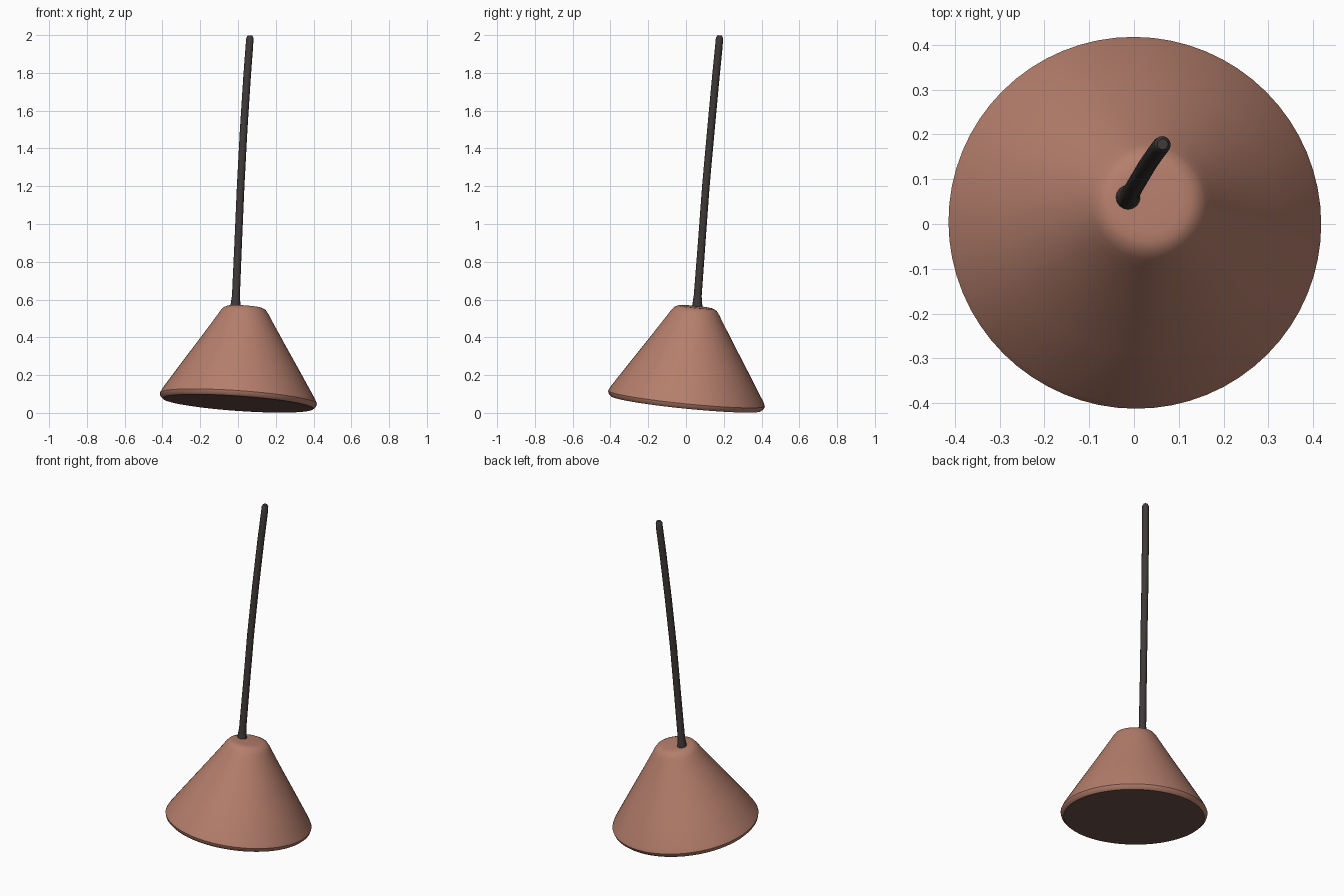
import bpy, bmesh, math
from mathutils import Vector

if "Cube" in bpy.data.objects:
    bpy.data.objects.remove(bpy.data.objects["Cube"])


def material(name, rgb):
    m = bpy.data.materials.new(name)
    m.diffuse_color = (*rgb, 1)
    m.use_nodes = True
    m.node_tree.nodes["Principled BSDF"].inputs["Base Color"].default_value = m.diffuse_color
    return m


def sweep(name, rings, sides, mats, cap_mat=0):
    """Skin circles given as (centre, axis, radius) and cap both ends."""
    bm = bmesh.new()
    loops = []
    for centre, axis, r in rings:
        q = Vector((0, 0, 1)).rotation_difference(axis)
        loops.append([bm.verts.new(centre + q @ Vector((
            r * math.cos(2 * math.pi * i / sides),
            r * math.sin(2 * math.pi * i / sides), 0))) for i in range(sides)])
    for a, b in zip(loops, loops[1:]):
        for i in range(sides):
            j = (i + 1) % sides
            bm.faces.new((a[i], a[j], b[j], b[i]))
    bm.faces.new(loops[0][::-1]).material_index = cap_mat
    bm.faces.new(loops[-1])
    mesh = bpy.data.meshes.new(name)
    bm.to_mesh(mesh)
    bm.free()
    for m in mats:
        mesh.materials.append(m)
    ob = bpy.data.objects.new(name, mesh)
    bpy.context.collection.objects.link(ob)
    bpy.ops.object.select_all(action='DESELECT')
    ob.select_set(True)
    bpy.context.view_layer.objects.active = ob
    bpy.ops.object.shade_smooth_by_angle(angle=math.radians(35))
    return ob


terracotta = material("terracotta", (0.46, 0.21, 0.15))
underside = material("underside", (0.16, 0.085, 0.07))
dark = material("dark_cord", (0.05, 0.042, 0.04))

# Tilted conical shade: (height along axis, radius)
axis = Vector((0.07, 0.10, 1)).normalized()
base = Vector((0, 0, 0.05))
profile = [(0, 0.40), (0.012, 0.413), (0.027, 0.417), (0.05, 0.406),
           (0.20, 0.310), (0.35, 0.213), (0.46, 0.143), (0.485, 0.128),
           (0.505, 0.112), (0.514, 0.092), (0.516, 0.07)]
sweep("lamp_shade", [(base + axis * h, axis, r) for h, r in profile], 64,
      [terracotta, underside], cap_mat=1)

# Thin, slightly bent cord with a flared foot and rounded tip
path = [((-0.014, 0.058, 0.54), 0.030), ((-0.013, 0.060, 0.575), 0.026),
        ((-0.011, 0.062, 0.62), 0.021), ((0.001, 0.083, 0.90), 0.020),
        ((0.014, 0.105, 1.20), 0.020), ((0.030, 0.132, 1.50), 0.020),
        ((0.048, 0.158, 1.78), 0.020), ((0.060, 0.174, 1.94), 0.020),
        ((0.063, 0.177, 1.985), 0.019), ((0.064, 0.178, 1.998), 0.012)]
pts = [Vector(p) for p, _ in path]
rings = []
for i, (p, r) in enumerate(path):
    d = pts[min(i + 1, len(pts) - 1)] - pts[max(i - 1, 0)]
    rings.append((pts[i], d.normalized(), r))
sweep("hanging_cord", rings, 16, [dark])
